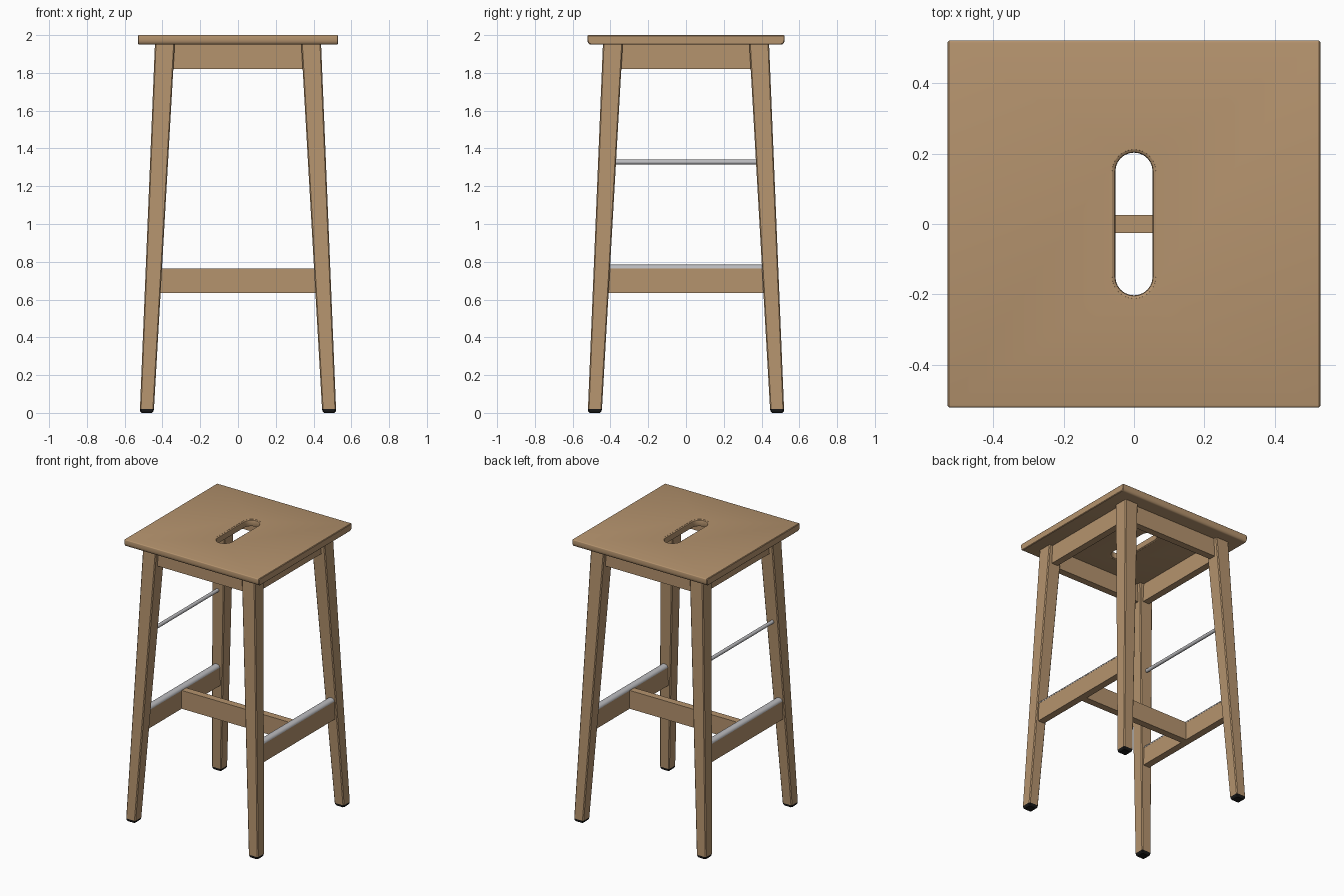
import bpy, bmesh, math
from mathutils import Matrix, Vector

if "Cube" in bpy.data.objects:
    bpy.data.objects.remove(bpy.data.objects["Cube"])


def material(name, rgb):
    m = bpy.data.materials.new(name)
    m.diffuse_color = (*rgb, 1)
    m.use_nodes = True
    m.node_tree.nodes["Principled BSDF"].inputs["Base Color"].default_value = m.diffuse_color
    return m


WOOD = material("oak wood", (0.46, 0.292, 0.155))
STEEL = material("brushed steel", (0.50, 0.50, 0.52))
RUBBER = material("black rubber", (0.01, 0.01, 0.01))


def make(name, bm, mat):
    bmesh.ops.recalc_face_normals(bm, faces=bm.faces)
    me = bpy.data.meshes.new(name)
    bm.to_mesh(me)
    bm.free()
    me.materials.append(mat)
    ob = bpy.data.objects.new(name, me)
    bpy.context.collection.objects.link(ob)
    return ob


def loft(name, rings, mat):
    """Solid skinned over equal-length rings of points, capped at both ends."""
    bm = bmesh.new()
    vs = [[bm.verts.new(p) for p in r] for r in rings]
    n = len(vs[0])
    for a, b in zip(vs, vs[1:]):
        for i in range(n):
            bm.faces.new((a[i], a[(i + 1) % n], b[(i + 1) % n], b[i]))
    bm.faces.new(vs[0][::-1])
    bm.faces.new(vs[-1])
    return make(name, bm, mat)


def board(name, centre, size, mat=WOOD):
    bm = bmesh.new()
    bmesh.ops.create_cube(bm, size=1, matrix=Matrix.Translation(centre) @ Matrix.Diagonal((*size, 1)))
    return make(name, bm, mat)


def smooth(ob):
    bpy.ops.object.select_all(action='DESELECT')
    ob.select_set(True)
    bpy.context.view_layer.objects.active = ob
    bpy.ops.object.shade_smooth_by_angle(angle=math.radians(35))


# Seat: profile in y-z with rounded lower edges, run along x
def arc(cy, cz, ry, rz, a0, a1, n=6):
    return [(cy + ry * math.cos(math.radians(a0 + (a1 - a0) * i / n)),
             cz + rz * math.sin(math.radians(a0 + (a1 - a0) * i / n))) for i in range(n + 1)]


half = arc(0.505, 1.975, 0.017, 0.025, -90, 0) + arc(0.516, 1.994, 0.006, 0.006, 0, 90, 3)
prof = half + [(-y, z) for y, z in reversed(half)]


def seat_ring(x, inset):
    return [(x, y * (1 - inset / 0.52), 1.975 + (z - 1.975) * (1 - inset / 0.025)) for y, z in prof]


seat = loft("seat", [seat_ring(-0.53, 0.004), seat_ring(-0.526, 0),
                     seat_ring(0.526, 0), seat_ring(0.53, 0.004)], WOOD)


# Hand slot cutter, flared at the rims
def stadium(r, z):
    return [(r * math.cos(t), s * 0.15 + r * math.sin(t), z)
            for s in (1, -1)
            for t in [math.pi * i / 12 + (0 if s > 0 else math.pi) for i in range(13)]]


cutter = loft("slot_cutter", [stadium(r, z) for r, z in (
    (0.064, 1.93), (0.062, 1.951), (0.055, 1.955), (0.053, 1.962), (0.053, 1.988),
    (0.055, 1.995), (0.062, 1.999), (0.066, 2.02))], WOOD)
cutter.hide_render = True
mod = seat.modifiers.new("hand_slot", 'BOOLEAN')
mod.operation = 'DIFFERENCE'
mod.solver = 'EXACT'
mod.object = cutter
bpy.context.view_layer.objects.active = seat
bpy.ops.object.modifier_apply(modifier=mod.name)
bpy.data.objects.remove(cutter)
smooth(seat)


# Legs: tapered and splayed, with chamfered corners
def leg_ring(sx, sy, z, inset=0.0, c=0.006):
    t = z / 1.95
    out = 0.52 - 0.08 * t - inset
    inn = 0.446 - 0.111 * t + inset
    pts = [(inn + c, inn), (out - c, inn), (out, inn + c), (out, out - c),
           (out - c, out), (inn + c, out), (inn, out - c), (inn, inn + c)]
    return [(sx * x, sy * y, z) for x, y in pts]


for sx, xn in ((-1, "left"), (1, "right")):
    for sy, yn in ((-1, "front"), (1, "back")):
        loft(f"{yn}_{xn}_leg", [leg_ring(sx, sy, 0.02), leg_ring(sx, sy, 1.95)], WOOD)
        loft(f"{yn}_{xn}_foot", [leg_ring(sx, sy, 0, 0.009), leg_ring(sx, sy, 0.008, 0.002),
                                 leg_ring(sx, sy, 0.02)], RUBBER)

# Aprons under the seat
for s, xn, yn in ((-1, "left", "front"), (1, "right", "back")):
    board(f"{yn}_apron", (0, s * 0.39, 1.885), (0.70, 0.05, 0.13))
    board(f"{xn}_apron", (s * 0.39, 0, 1.885), (0.05, 0.70, 0.13))

# Side stretchers with half-round steel foot guards
for s, xn in ((-1, "left"), (1, "right")):
    board(f"{xn}_stretcher", (s * 0.45, 0, 0.70), (0.05, 0.83, 0.13))
    guard = [(s * 0.45 + x, z) for x, z in arc(0, 0.764, 0.026, 0.021, 0, 180, 12)]
    smooth(loft(f"{xn}_foot_guard", [[(x, y, z) for x, z in guard] for y in (-0.41, 0.41)], STEEL))

# Centre stretcher
board("centre_stretcher", (0, 0, 0.70), (0.86, 0.05, 0.13))

# Upper steel rod on the left side
bm = bmesh.new()
bmesh.ops.create_cone(bm, cap_ends=True, segments=20, radius1=0.0125, radius2=0.0125, depth=0.78,
                      matrix=Matrix.Translation((-0.42, 0, 1.328)) @ Matrix.Rotation(math.pi / 2, 4, 'X'))
smooth(make("upper_rod", bm, STEEL))
